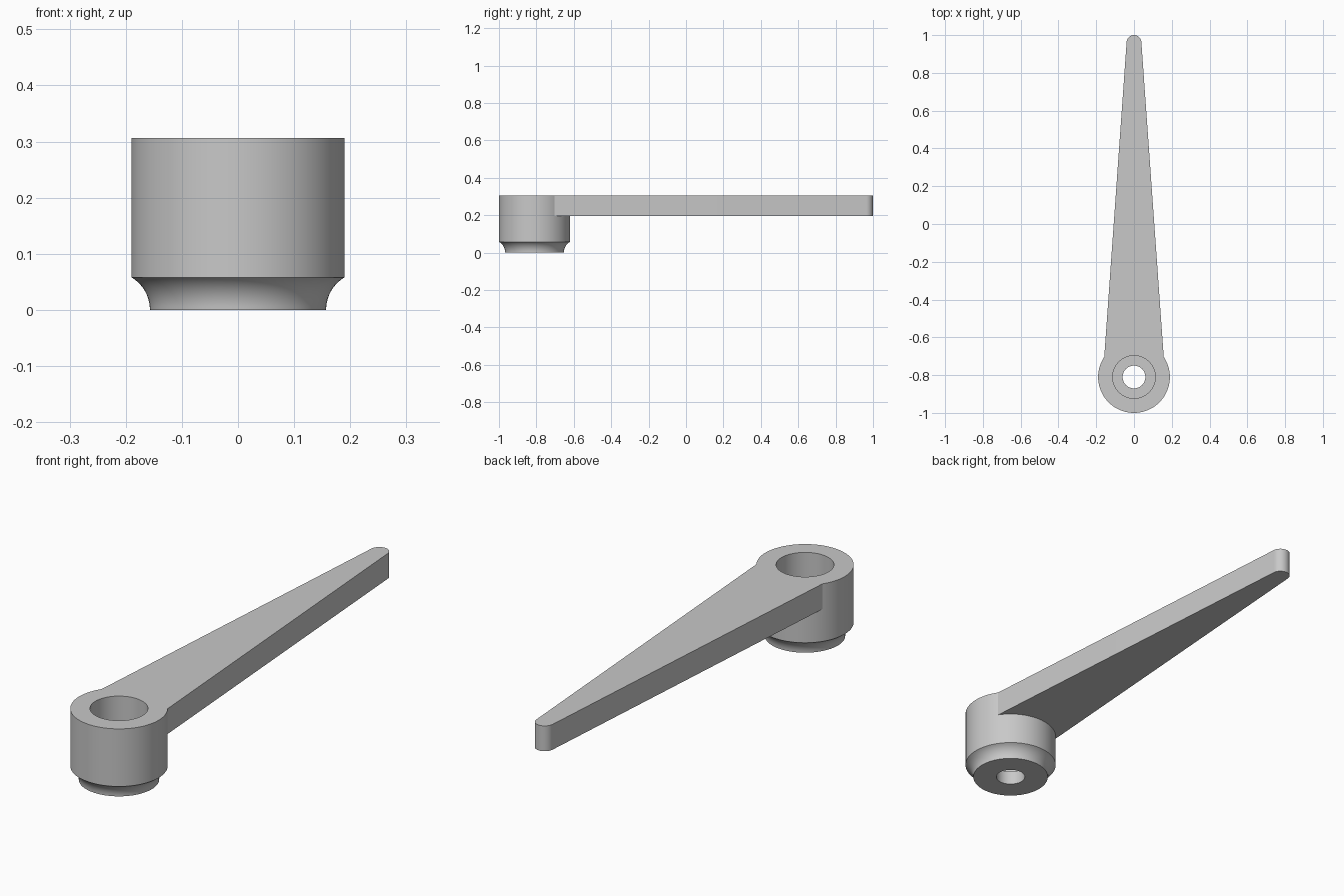
import bpy, bmesh
from math import sin, cos, pi, radians, sqrt, atan2

cube = bpy.data.objects.get("Cube")
if cube:
    bpy.data.objects.remove(cube, do_unlink=True)

HUB_Y = -0.81
TOP = 0.306
ARM_BOTTOM = 0.197
SEGMENTS = 96

grey = bpy.data.materials.new("light_grey")
grey.use_nodes = True
grey.diffuse_color = (0.58, 0.58, 0.58, 1)
grey.node_tree.nodes["Principled BSDF"].inputs["Base Color"].default_value = (0.58, 0.58, 0.58, 1)


def make_object(name, bm):
    bmesh.ops.recalc_face_normals(bm, faces=bm.faces)
    mesh = bpy.data.meshes.new(name)
    bm.to_mesh(mesh)
    bm.free()
    mesh.materials.append(grey)
    obj = bpy.data.objects.new(name, mesh)
    bpy.context.collection.objects.link(obj)
    return obj


def lathe(name, profile):
    """Revolve a closed (radius, height) profile around the hub axis."""
    bm = bmesh.new()
    rings = []
    for i in range(SEGMENTS):
        a = 2 * pi * i / SEGMENTS
        rings.append([bm.verts.new((r * cos(a), HUB_Y + r * sin(a), z)) for r, z in profile])
    for i in range(SEGMENTS):
        a, b = rings[i], rings[(i + 1) % SEGMENTS]
        for j in range(len(profile)):
            k = (j + 1) % len(profile)
            bm.faces.new((a[j], b[j], b[k], a[k]))
    return make_object(name, bm)


def extrude_outline(name, outline, z0, z1):
    bm = bmesh.new()
    face = bm.faces.new([bm.verts.new((x, y, z0)) for x, y in outline])
    grown = bmesh.ops.extrude_face_region(bm, geom=[face])["geom"]
    verts = [g for g in grown if isinstance(g, bmesh.types.BMVert)]
    bmesh.ops.translate(bm, vec=(0, 0, z1 - z0), verts=verts)
    return make_object(name, bm)


# Hub: concave neck, outer wall, counterbore and through hole
NECK_R, HUB_R, NECK_H = 0.157, 0.19, 0.058
flare = HUB_R - NECK_R
cove = (flare ** 2 + NECK_H ** 2) / (2 * flare)
sweep = atan2(NECK_H, cove - flare)
neck = [(NECK_R + cove - cove * cos(sweep * i / 10), cove * sin(sweep * i / 10)) for i in range(11)]
hub = lathe("lever_handle", neck + [(HUB_R, TOP), (0.113, TOP), (0.113, 0.06), (0.06, 0.06), (0.06, 0)])

# Arm: tapered bar with a round tip, its root buried in the hub wall
TIP_R = 0.039
taper = atan2(0.157 - TIP_R, 1.66)
tip_y = 1 - TIP_R
tip = [(TIP_R * cos(a), tip_y + TIP_R * sin(a))
       for a in (taper + (pi - 2 * taper) * i / 24 for i in range(25))]
root = [(0.15 * cos(a), HUB_Y + 0.15 * sin(a))
        for a in (radians(150 - 5 * i) for i in range(25))]
arm = extrude_outline("arm", [(0.16, -0.74)] + tip + [(-0.16, -0.74)] + root, ARM_BOTTOM, TOP)

# Merge the arm into the hub
union = hub.modifiers.new("join_arm", "BOOLEAN")
union.operation = "UNION"
union.solver = "EXACT"
union.object = arm
bpy.ops.object.select_all(action="DESELECT")
bpy.context.view_layer.objects.active = hub
hub.select_set(True)
bpy.ops.object.modifier_apply(modifier=union.name)
bpy.data.objects.remove(arm, do_unlink=True)
bpy.ops.object.shade_smooth_by_angle(angle=radians(25))
